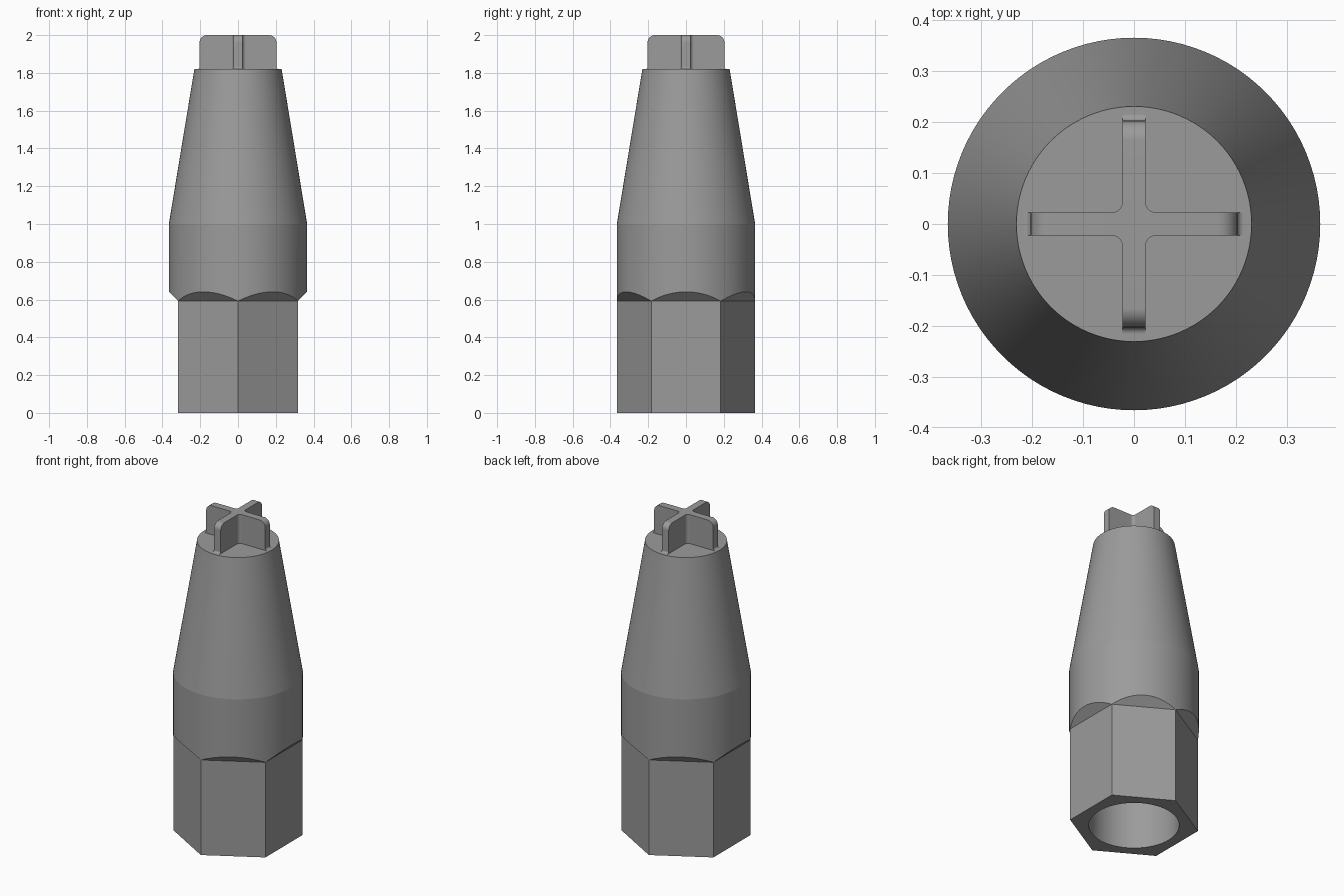
import bpy, bmesh, math
from math import sin, cos, pi, radians

if "Cube" in bpy.data.objects:
    bpy.data.objects.remove(bpy.data.objects["Cube"])

STEEL = bpy.data.materials.new("grey_steel")
STEEL.diffuse_color = (0.33, 0.33, 0.33, 1)
STEEL.use_nodes = True
STEEL.node_tree.nodes["Principled BSDF"].inputs["Base Color"].default_value = STEEL.diffuse_color

N = 96                       # segments around the axis
R = 0.366                    # barrel radius and hexagon corner radius
A = R * cos(pi / 6)          # hexagon flat distance
Z_HEX = 0.592                # top of the hexagon


def finish(bm, name, angle):
    bmesh.ops.remove_doubles(bm, verts=bm.verts[:], dist=0.0002)
    bmesh.ops.recalc_face_normals(bm, faces=bm.faces[:])
    me = bpy.data.meshes.new(name)
    bm.to_mesh(me)
    bm.free()
    me.materials.append(STEEL)
    ob = bpy.data.objects.new(name, me)
    bpy.context.collection.objects.link(ob)
    bpy.ops.object.select_all(action='DESELECT')
    ob.select_set(True)
    bpy.context.view_layer.objects.active = ob
    bpy.ops.object.shade_smooth_by_angle(angle=radians(angle))
    return ob


def facet_cos(t):
    """Cosine of the angle to the nearest hexagon face normal."""
    return cos((t + pi / 6) % (pi / 3) - pi / 6)


def circle(r, z):
    return lambda t: (r, z)


def hexagon(z):
    return lambda t: (A / facet_cos(t), z)


def scallop(t):
    # where the 45 degree hexagon flares meet the barrel
    return (R, Z_HEX + R * facet_cos(t) - A)


# Hollow hexagonal socket, flared shoulder, barrel and taper
bm = bmesh.new()
rings = []
for f in (circle(0.255, 0.6), circle(0.255, 0), hexagon(0), hexagon(Z_HEX),
          scallop, circle(R, 1.0), circle(0.231, 1.82)):
    ring = []
    for i in range(N):
        t = 2 * pi * i / N
        r, z = f(t)
        ring.append(bm.verts.new((r * cos(t), r * sin(t), z)))
    rings.append(ring)
for a, b in zip(rings, rings[1:]):
    for i in range(N):
        j = (i + 1) % N
        bm.faces.new((a[i], a[j], b[j], b[i]))
bm.faces.new(rings[0])
bm.faces.new(rings[-1])
finish(bm, "socket_body", 8)


def arc(cx, cz, r, a0, a1, n=14):
    return [(cx + r * cos(radians(a0 + (a1 - a0) * i / n)),
             cz + r * sin(radians(a0 + (a1 - a0) * i / n))) for i in range(n + 1)]


# Cross blades: four rounded arms around a filleted core
W, FIL, TIP = 0.023, 0.02, 0.203
Z0, Z1, RND, FOOT = 1.82, 2.0, 0.038, 0.013
IN = W + FIL
profile = ([(IN, Z1)] + arc(TIP - RND, Z1 - RND, RND, 90, 0)
           + arc(TIP + FOOT, Z0 + FOOT, FOOT, 180, 270) + [(IN, Z0)])
bm = bmesh.new()
outline = []
for k in range(4):
    c, s = round(cos(k * pi / 2)), round(sin(k * pi / 2))

    def put(x, y, z):
        return bm.verts.new((c * x - s * y, s * x + c * y, z))

    left = [put(x, W, z) for x, z in profile]
    right = [put(x, -W, z) for x, z in profile]
    bm.faces.new(left)
    bm.faces.new(right)
    for i in range(len(profile) - 1):
        bm.faces.new((left[i], left[i + 1], right[i + 1], right[i]))
    # concave corner between this arm and the next
    corner = arc(IN, IN, FIL, 270, 180)
    low = [put(x, y, Z0) for x, y in corner]
    high = [put(x, y, Z1) for x, y in corner]
    for i in range(len(corner) - 1):
        bm.faces.new((low[i], low[i + 1], high[i + 1], high[i]))
    outline += high
bm.faces.new(outline)
finish(bm, "cross_blade", 8)
